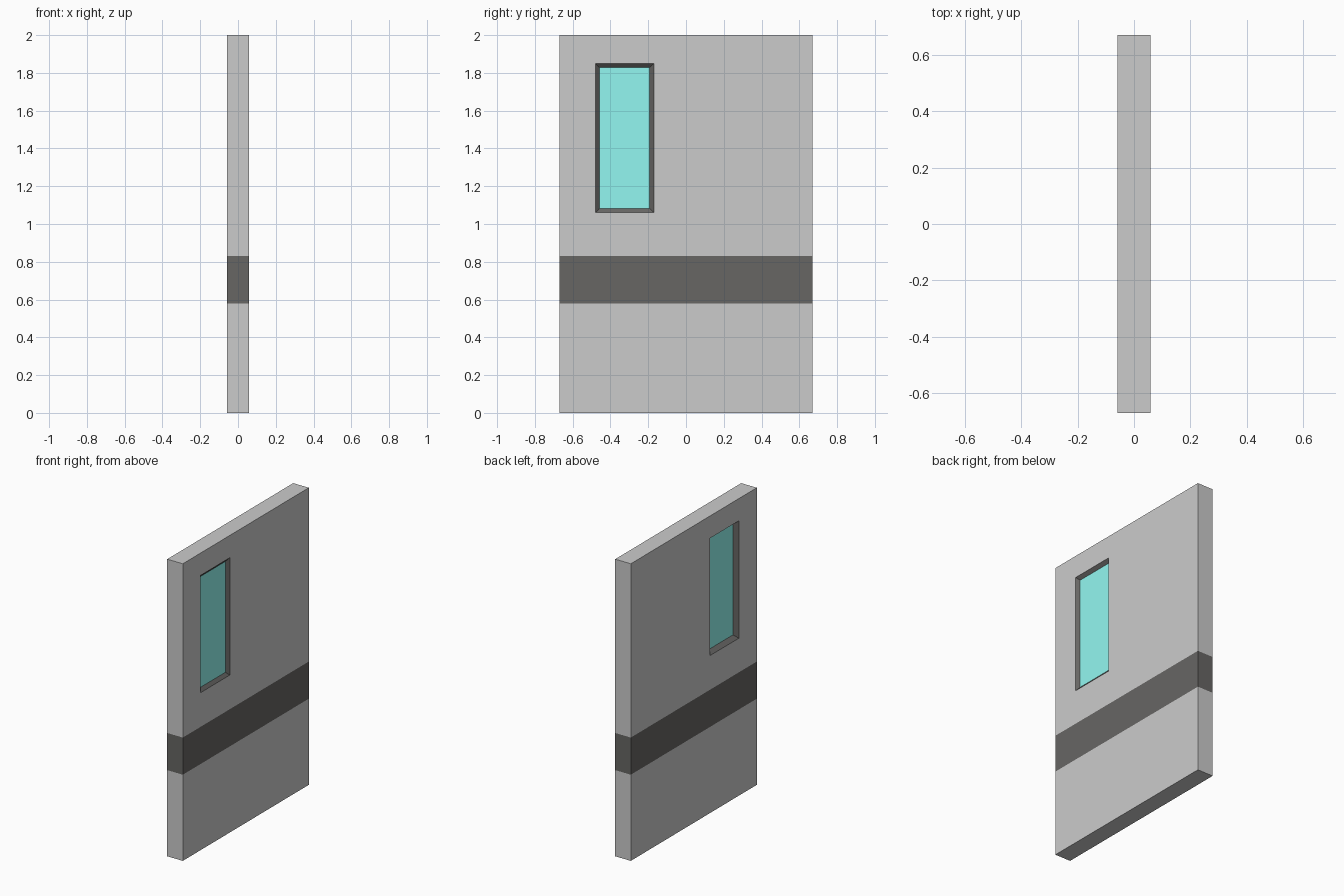
import bpy, bmesh

if "Cube" in bpy.data.objects:
    bpy.data.objects.remove(bpy.data.objects["Cube"])

W, D = 0.67, 0.058                 # half width (y), half thickness (x)
BAND_LO, BAND_HI, TOP = 0.58, 0.83, 2.0
HOLE = (-0.48, -0.17, 1.06, 1.85)  # y0, y1, z0, z1 of window opening
PANE = (-0.458, -0.192, 1.082, 1.828)
PANE_X = (-0.028, 0.04)            # pane faces


def material(name, rgb):
    m = bpy.data.materials.new(name)
    m.diffuse_color = (*rgb, 1)
    m.use_nodes = True
    m.node_tree.nodes["Principled BSDF"].inputs["Base Color"].default_value = m.diffuse_color
    return m


def finish(name, bm, mat):
    bmesh.ops.recalc_face_normals(bm, faces=bm.faces)
    mesh = bpy.data.meshes.new(name)
    bm.to_mesh(mesh)
    bm.free()
    if mat:
        mesh.materials.append(mat)
    ob = bpy.data.objects.new(name, mesh)
    bpy.context.collection.objects.link(ob)
    return ob


def loft(name, sections, mat=None, ring=False):
    """Bridge rectangles (x, (y0, y1, z0, z1)); cap the ends or join them in a ring."""
    bm = bmesh.new()
    loops = []
    for x, (y0, y1, z0, z1) in sections:
        loops.append([bm.verts.new((x, y, z))
                      for y, z in ((y0, z0), (y1, z0), (y1, z1), (y0, z1))])
    pairs = list(zip(loops, loops[1:]))
    if ring:
        pairs.append((loops[-1], loops[0]))
    else:
        bm.faces.new(loops[0])
        bm.faces.new(loops[-1])
    for a, b in pairs:
        for i in range(4):
            j = (i + 1) % 4
            bm.faces.new((a[i], a[j], b[j], b[i]))
    return finish(name, bm, mat)


def slab(name, z0, z1, mat=None):
    r = (-W, W, z0, z1)
    return loft(name, [(-D, r), (D, r)], mat)


dark = material("dark_trim", (0.135, 0.132, 0.127))
teal = material("teal_glass", (0.29, 0.93, 0.88))

# Door slab: lower panel, wrapping band, upper panel with window opening
slab("lower_panel", 0, BAND_LO)
slab("band", BAND_LO, BAND_HI, dark)
upper = (-W, W, BAND_HI, TOP)
loft("upper_panel", [(-D, upper), (D, upper), (D, HOLE), (-D, HOLE)], ring=True)

# Dark chamfered reveal around the pane
loft("window_frame", [(-D, HOLE), (D, HOLE), (PANE_X[1], PANE), (PANE_X[0], PANE)],
     dark, ring=True)

# Glass pane
loft("window_glass", [(PANE_X[0], PANE), (PANE_X[1], PANE)], teal)
